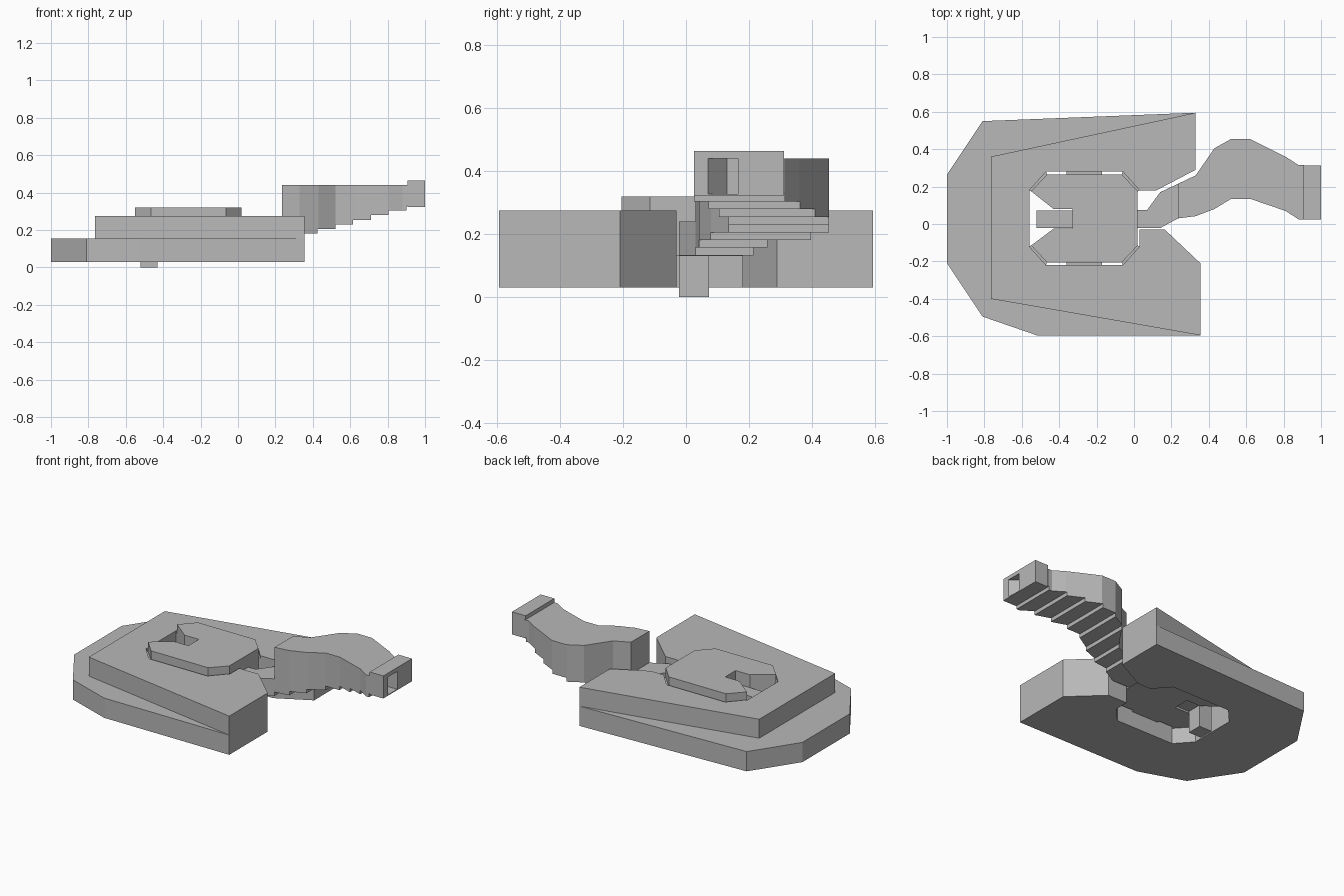
import bpy
import bmesh
from mathutils import Vector

cube = bpy.data.objects.get("Cube")
if cube:
    bpy.data.objects.remove(cube, do_unlink=True)

grey = bpy.data.materials.new("plain grey")
grey.use_nodes = True
grey.diffuse_color = (0.48, 0.48, 0.48, 1)
grey.node_tree.nodes["Principled BSDF"].inputs["Base Color"].default_value = grey.diffuse_color


def prism(name, outline, low, high, axis="z"):
    """Extrude a flat outline along z (x, y points) or along y (x, z points)."""
    bm = bmesh.new()
    if axis == "z":
        points, push = [(x, y, low) for x, y in outline], Vector((0, 0, high - low))
    else:
        points, push = [(x, low, z) for x, z in outline], Vector((0, high - low, 0))
    face = bm.faces.new([bm.verts.new(p) for p in points])
    extruded = bmesh.ops.extrude_face_region(bm, geom=[face], use_keep_orig=True)
    moved = [g for g in extruded["geom"] if isinstance(g, bmesh.types.BMVert)]
    bmesh.ops.translate(bm, verts=moved, vec=push)
    bmesh.ops.recalc_face_normals(bm, faces=bm.faces)
    mesh = bpy.data.meshes.new(name)
    bm.to_mesh(mesh)
    bm.free()
    mesh.materials.append(grey)
    obj = bpy.data.objects.new(name, mesh)
    bpy.context.collection.objects.link(obj)
    return obj


def box(name, x0, x1, y0, y1, z0, z1):
    return prism(name, [(x0, y0), (x1, y0), (x1, y1), (x0, y1)], z0, z1)


def combine(obj, tool, operation):
    """Apply a boolean and discard the tool."""
    mod = obj.modifiers.new(operation.title(), "BOOLEAN")
    mod.operation, mod.object, mod.solver = operation, tool, "EXACT"
    tool.hide_render = True
    graph = bpy.context.evaluated_depsgraph_get()
    obj.data = bpy.data.meshes.new_from_object(obj.evaluated_get(graph))
    obj.modifiers.clear()
    bpy.data.objects.remove(tool, do_unlink=True)


# Two-tier body, open on its left side and wrapped around the cavity
cavity = [(0.33, 0.29), (0.12, 0.18), (0.03, 0.18), (-0.06, 0.28), (-0.47, 0.28),
          (-0.56, 0.18), (-0.56, -0.12), (-0.47, -0.22), (-0.06, -0.22),
          (0.03, -0.12), (0.03, -0.03), (0.165, -0.03), (0.355, -0.21)]
lower = [(0.355, -0.595), (-0.52, -0.595), (-0.81, -0.495), (-1, -0.21),
         (-1, 0.265), (-0.81, 0.55), (0.33, 0.595)]
upper = [(0.355, -0.595), (-0.765, -0.4), (-0.765, 0.36), (0.33, 0.595)]
prism("body_lower_tier", cavity + lower, 0.03, 0.155)
prism("body_upper_tier", cavity + upper, 0.155, 0.275)

# Raised centre plate with a flared slot
prism("centre_plate",
      [(0.02, 0.175), (-0.065, 0.265), (-0.465, 0.265), (-0.55, 0.175),
       (-0.43, 0.08), (-0.33, 0.08), (-0.33, -0.025), (-0.43, -0.025),
       (-0.55, -0.115), (-0.465, -0.205), (-0.065, -0.205), (0.02, -0.115)],
      0.13, 0.32)

# Tabs and corner strips that join the plate to the body
for side, name in ((1, "back"), (-1, "front")):
    mid = 0.03
    edges = sorted((mid + side * 0.23, mid + side * 0.255))
    box(name + "_tab", -0.36, -0.17, edges[0], edges[1], 0.13, 0.26)
    for end, label in ((1, "left"), (-1, "right")):
        strip = [(0.295, 0.15), (0.205, 0.25), (0.2, 0.235), (0.285, 0.145)]
        prism(name + "_" + label + "_corner_strip",
              [(-0.265 + end * x, mid + side * y) for x, y in strip], 0.13, 0.26)

# Lever lying in the slot, with a foot reaching the ground
prism("lever", [(-0.52, 0), (-0.43, 0), (-0.43, 0.14), (-0.33, 0.14),
                (-0.33, 0.24), (-0.52, 0.24)], -0.022, 0.073, "y")

# Curved arm: plan outline intersected with a stepped side profile
arm = prism("arm",
            [(0.015, -0.022), (0.14, -0.022), (0.235, 0.03), (0.33, 0.042),
             (0.43, 0.08), (0.52, 0.135), (0.62, 0.135), (0.81, 0.07),
             (0.88, 0.025), (0.91, 0.025), (0.91, 0.315), (0.88, 0.315),
             (0.81, 0.36), (0.62, 0.455), (0.52, 0.455), (0.43, 0.405),
             (0.33, 0.26), (0.235, 0.215), (0.14, 0.17), (0.07, 0.075),
             (0.015, 0.075)], 0.05, 0.5)
profile = [(0, 0.24), (0, 0.132)]
for i in range(8):
    x, z = 0.235 + 0.095 * i, 0.132 + 0.0245 * i
    profile += [(x, z), (x, z + 0.0245)]
profile += [(1.1, profile[-1][1]), (1.1, 0.44), (0.235, 0.44), (0.235, 0.24)]
combine(arm, prism("arm_profile", profile, -0.5, 1, "y"), "INTERSECT")

# End block with a pocket in its outer face
block = box("arm_end_block", 0.905, 1, 0.025, 0.312, 0.322, 0.465)
pocket = prism("pocket_cutter", [(1.05, 0.07), (1, 0.07), (0.93, 0.13),
                                 (0.93, 0.165), (1.05, 0.165)], 0.327, 0.44)
combine(block, pocket, "DIFFERENCE")
